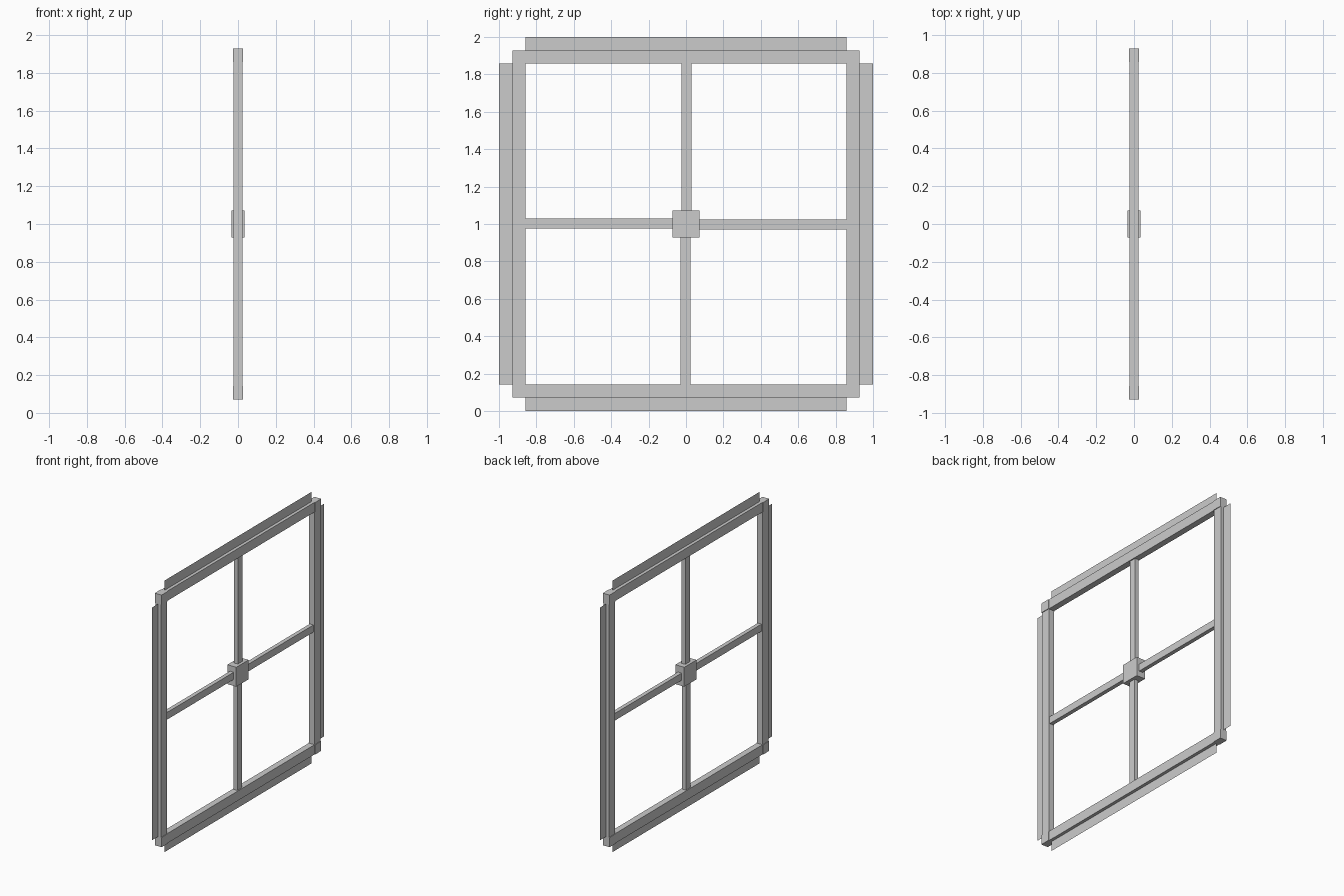
import bpy, bmesh
from math import pi
from mathutils import Matrix

if "Cube" in bpy.data.objects:
    bpy.data.objects.remove(bpy.data.objects["Cube"])

U = 1 / 14            # width of one frame member
INNER, OUTER = 12 * U, 13 * U
CENTRE = Matrix.Translation((0, 0, 1))


def finish(name, bm, turns):
    """Turn the part about x around the window centre and link it."""
    bm.transform(CENTRE @ Matrix.Rotation(-turns * pi / 2, 4, 'X'))
    mesh = bpy.data.meshes.new(name)
    bm.to_mesh(mesh)
    bm.free()
    obj = bpy.data.objects.new(name, mesh)
    bpy.context.collection.objects.link(obj)
    return obj


def box(name, size, loc, turns=0):
    bm = bmesh.new()
    bmesh.ops.create_cube(bm, size=1, matrix=Matrix.Translation(loc) @ Matrix.Diagonal((*size, 1)))
    return finish(name, bm, turns)


def fin(name, turns):
    bm = bmesh.new()
    bm.faces.new([bm.verts.new((0, y, z)) for y, z in
                  ((-INNER, OUTER), (INNER, OUTER), (INNER, 1), (-INNER, 1))])
    return finish(name, bm, turns)


# Hub where the glazing bars meet
box("centre_block", (U, 2 * U, 2 * U), (0, 0, 0))

# Four identical sides, turned around the centre
mid = (INNER + OUTER) / 2
for i, side in enumerate(("top", "right", "bottom", "left")):
    box(side + "_frame_rail", (0.046, 2 * INNER, U), (0, 0, mid), i)
    box(side + "_frame_corner", (0.055, U, U), (0, mid, mid), i)
    # Glazing bars sit slightly off the centre line, pinwheel fashion
    box(side + "_glazing_bar", (0.03, 0.053, INNER - U), (0, 0.003 * (1 if i in (0, 1, 2, 3) else 0), (INNER + U) / 2), i)
    # Thin flat fin outside the frame
    fin(side + "_edge_fin", i)
